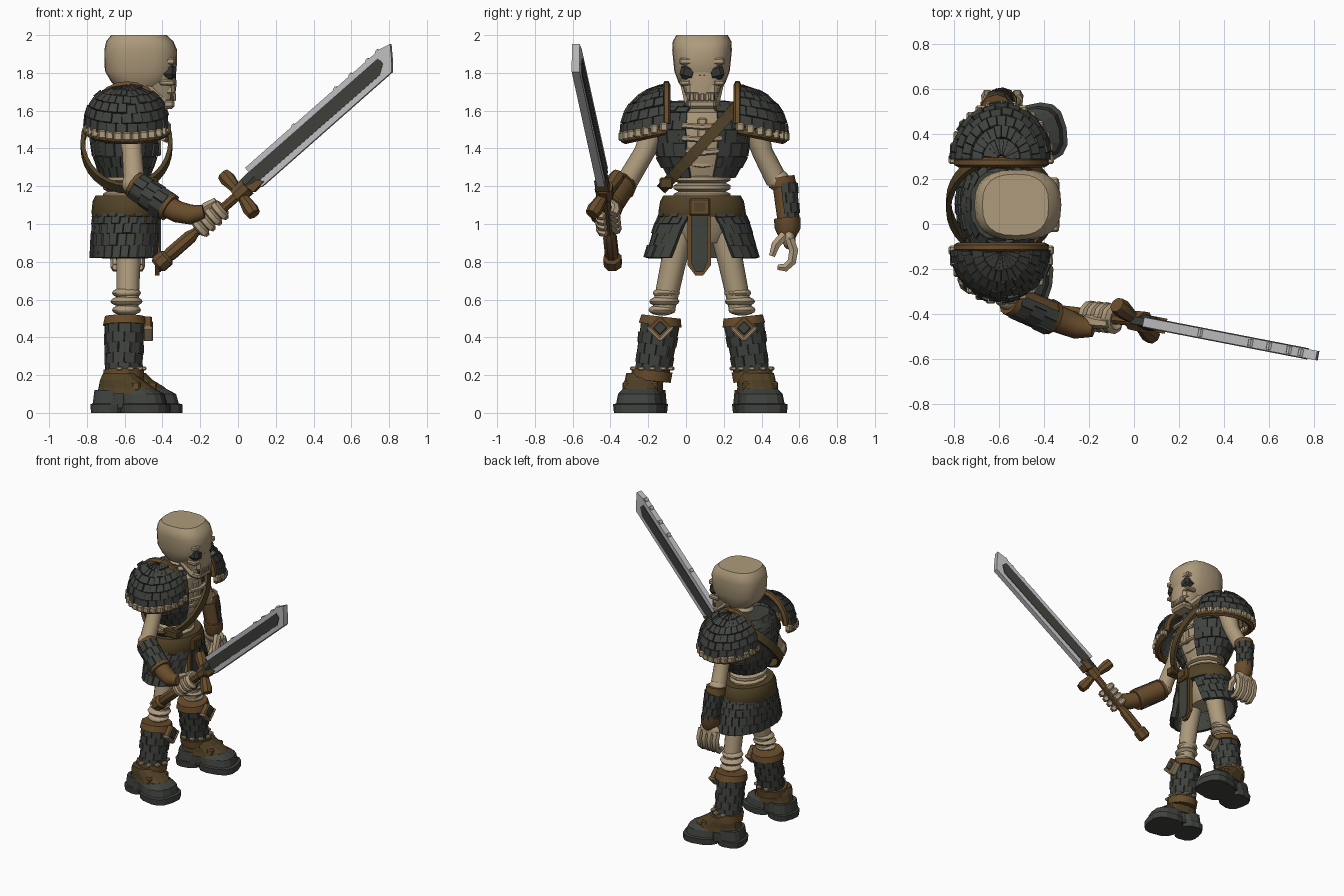
import bpy, bmesh, math, random
from math import sin, cos, pi, tau
from mathutils import Vector as V, Matrix

if "Cube" in bpy.data.objects:
    bpy.data.objects.remove(bpy.data.objects["Cube"])

random.seed(4)
YC = 0.085  # body centre line; the figure faces +x


def mat(name, c):
    m = bpy.data.materials.new(name)
    m.diffuse_color = (*c, 1)
    m.use_nodes = True
    m.node_tree.nodes["Principled BSDF"].inputs["Base Color"].default_value = m.diffuse_color
    return m


BONE = mat("bone", (0.42, 0.325, 0.20))
DARK = mat("dark_plate", (0.051, 0.055, 0.048))
BROWN = mat("brown_leather", (0.14, 0.073, 0.024))
OLIVE = mat("olive_strap", (0.083, 0.055, 0.02))
STEEL = mat("steel", (0.52, 0.52, 0.54))
FULLER = mat("dark_steel", (0.048, 0.05, 0.042))
HOLE = mat("socket", (0.035, 0.036, 0.032))


def finish(bm, name, m, smooth=0):
    bmesh.ops.recalc_face_normals(bm, faces=bm.faces)
    me = bpy.data.meshes.new(name)
    bm.to_mesh(me)
    bm.free()
    ob = bpy.data.objects.new(name, me)
    bpy.context.collection.objects.link(ob)
    me.materials.append(m)
    if smooth:
        bpy.ops.object.select_all(action='DESELECT')
        ob.select_set(True)
        bpy.context.view_layer.objects.active = ob
        bpy.ops.object.shade_smooth_by_angle(angle=math.radians(smooth))
    return ob


def skin(name, rings, m, closed=False, smooth=0):
    bm = bmesh.new()
    vs = [[bm.verts.new(p) for p in r] for r in rings]
    n = len(vs[0])
    for i in range(len(vs) - (0 if closed else 1)):
        a, b = vs[i], vs[(i + 1) % len(vs)]
        for j in range(n):
            k = (j + 1) % n
            bm.faces.new((a[j], a[k], b[k], b[j]))
    if not closed:
        bm.faces.new(vs[0])
        bm.faces.new(vs[-1])
    return finish(bm, name, m, smooth)


def tube(name, pts, radii, m, n=8, hint=None, closed=False, smooth=40):
    """Tube along a path; a radius may be a (side, up) pair."""
    pts = [V(p) for p in pts]
    if not isinstance(radii, list):
        radii = [radii] * len(pts)
    ax = pts[-1] - pts[0]
    hint = V(hint) if hint else (V((0, 1, 0)) if abs(ax.y) < 0.8 * ax.length else V((1, 0, 0)))
    rings, c = [], len(pts)
    for i, (p, r) in enumerate(zip(pts, radii)):
        t = (pts[(i + 1) % c] - pts[i - 1]) if closed else (pts[min(i + 1, c - 1)] - pts[max(i - 1, 0)])
        s = t.cross(hint).normalized()
        u = s.cross(t).normalized()
        a, b = r if isinstance(r, tuple) else (r, r)
        rings.append([p + s * a * cos(tau * (k + .5) / n) + u * b * sin(tau * (k + .5) / n) for k in range(n)])
    return skin(name, rings, m, closed, smooth)


def box(name, c, size, m, rot=None, bevel=0.008):
    bm = bmesh.new()
    bmesh.ops.create_cube(bm, size=1)
    bmesh.ops.scale(bm, vec=size, verts=bm.verts)
    if bevel:
        bmesh.ops.bevel(bm, geom=bm.edges[:], offset=min(bevel, min(size) * .3), segments=1, affect='EDGES')
    bm.transform(Matrix.Translation(c) @ (rot or Matrix.Identity(4)))
    return finish(bm, name, m)


def ball(name, c, r, m, seg=12):
    bm = bmesh.new()
    bmesh.ops.create_uvsphere(bm, u_segments=seg, v_segments=8, radius=1)
    bm.transform(Matrix.Translation(c) @ Matrix.Diagonal((*r, 1)))
    return finish(bm, name, m, 50)


def prof(secs, yc=YC, p=2.0):
    """Surface through superellipse sections (z, cx, rx, ry); u = turn from front, v = 0..1."""
    def f(u, v):
        t = min(max(v, 0), 1) * (len(secs) - 1)
        i = min(int(t), len(secs) - 2)
        z, cx, rx, ry = (a + (b - a) * (t - i) for a, b in zip(secs[i], secs[i + 1]))
        q = lambda w: math.copysign(abs(w) ** (2 / p), w)
        return V((cx + rx * q(cos(u)), yc + ry * q(sin(u)), z))
    return f


def loft(name, secs, m, yc=YC, p=2.0, n=20, smooth=35):
    f, k = prof(secs, yc, p), len(secs) - 1
    return skin(name, [[f(tau * j / n, i / k) for j in range(n)] for i in range(k + 1)], m, False, smooth)


def cone(a, b, ra, rb):
    a, b = V(a), V(b)
    d = (b - a).normalized()
    s = d.cross(V((0, 1, 0))).normalized()
    w = s.cross(d)
    return lambda u, v: a.lerp(b, v) + (s * cos(u) + w * sin(u)) * (ra + (rb - ra) * v)


def tiles(name, f, nu, nv, centre, m, u0=0, u1=tau, thick=0.014):
    """Brick-like rows of small plates over a surface."""
    bm = bmesh.new()
    for j in range(nv):
        for i in range(nu + j % 2):
            a, b = (max(0, min(1, (i + k - .5 * (j % 2)) / nu)) for k in (0, 1))
            a, b = u0 + (u1 - u0) * a, u0 + (u1 - u0) * b
            q = [f(a, j / nv), f(b, j / nv), f(b, (j + 1) / nv), f(a, (j + 1) / nv)]
            nrm = (q[2] - q[0]).cross(q[3] - q[1]).normalized()
            if nrm.dot(sum(q, V()) / 4 - V(centre)) < 0:
                nrm = -nrm
            h = thick * random.uniform(.4, 1.2)
            lo = [bm.verts.new(x - nrm * .012) for x in q]
            hi = [bm.verts.new(x + nrm * h) for x in q]
            bm.faces.new(lo)
            bm.faces.new(hi)
            for k in range(4):
                bm.faces.new((lo[k], lo[k - 1], hi[k - 1], hi[k]))
    return finish(bm, name, m)


def armoured(name, a, b, ra, rb, nu=9, nv=4, core=DARK, u0=0, u1=tau):
    tube(name + "_core", [a, b], [ra, rb], core, 10)
    tiles(name + "_plates", cone(a, b, ra, rb), nu, nv, (V(a) + V(b)) / 2, DARK, u0, u1, .01)


# skull
loft("cranium", [(1.71, -.53, .09, .10), (1.75, -.515, .155, .125), (1.81, -.515, .19, .147), (1.92, -.515, .193, .158),
                 (1.967, -.52, .178, .155), (2.0, -.525, .147, .136)], BONE, p=2.6, n=24)
loft("face", [(1.66, -.42, .085, .08), (1.74, -.43, .105, .105), (1.80, -.45, .12, .125), (1.86, -.465, .138, .14)], BONE, p=2.8)
box("brow", (-.365, YC, 1.862), (.065, .24, .035), BONE)
box("upper_jaw", (-.395, YC, 1.715), (.125, .17, .08), BONE, bevel=.02)
box("chin", (-.385, YC, 1.635), (.10, .15, .05), BONE, bevel=.015)
box("mouth_gap", (-.39, YC, 1.668), (.10, .135, .026), HOLE, bevel=0)
box("nose_hole", (-.34, YC, 1.762), (.02, .034, .05), HOLE, bevel=.01)
for k in range(5):
    box("tooth", (-.34, YC - .054 + .027 * k, 1.672), (.022, .021, .042), BONE, bevel=.004)
for s in (-1, 1):
    box("eye_socket", (-.372, YC + s * .073, 1.803), (.083, .086, .08), HOLE, Matrix.Rotation(s * .25, 4, 'X'), .02)
    box("cheekbone", (-.375, YC + s * .09, 1.748), (.08, .06, .03), BONE)
    tube("jaw_branch", [(-.40, YC + s * .062, 1.64), (-.49, YC + s * .085, 1.74)], .03, BONE, 6)
box("nose_bridge", (-.342, YC, 1.815), (.025, .045, .07), BONE)
for k in range(4):
    loft("neck_bone", [(1.57 + .042 * k, -.56, .05, .055), (1.59 + .042 * k, -.56, .065, .07),
                       (1.61 + .042 * k, -.56, .05, .055)], BONE, n=10)

# chest with open breastbone
CH = [(1.25, -.595, .12, .17), (1.36, -.595, .16, .23), (1.5, -.595, .18, .255), (1.59, -.59, .16, .235), (1.64, -.59, .12, .17)]
loft("ribcage", CH[:4] + [(1.62, -.59, .11, .12)], BONE)
tiles("chest_plates", prof(CH), 18, 8, (-.59, YC, 1.42), DARK, .34, tau - .34, .018)
for k in range(4):
    r = .128 + .042 * min(k, 2)
    tube("rib", [(-.592 + r * cos(a), YC + 1.2 * r * sin(a), 1.31 + .068 * k + .02 * abs(a)) for a in (-.42, -.2, 0, .2, .42)],
         .016, BONE, 6, (0, 0, 1))
box("breastbone", (-.425, YC, 1.46), (.035, .05, .2), BONE)
loft("upper_back_plate", [(1.58, -.62, .15, .22), (1.65, -.63, .10, .15)], DARK, n=14)
for k in range(3):
    loft("waist_bone", [(1.125 + .045 * k, -.59, .10, .12), (1.14 + .045 * k, -.59, .125, .15),
                        (1.16 + .045 * k, -.59, .125, .15), (1.175 + .045 * k, -.59, .10, .12)], BONE, n=12)

# shoulder sling
tube("sling", [(-.59 + .232 * cos(a), YC + .21 * sin(a), 1.42 + .23 * sin(a)) for a in [tau * k / 32 for k in range(32)]],
     (.016, .042), OLIVE, 4, (0, -.74, .68), True, 0)
box("sling_pouch", (-.48, YC - .19, 1.215), (.12, .07, .06), OLIVE)

# belt, skirt and front cloth
loft("belt", [(1.04, -.59, .180, .225), (1.06, -.59, .186, .232), (1.12, -.59, .180, .222), (1.15, -.59, .165, .205)], OLIVE, n=24)
loft("pelvis", [(.90, -.59, .08, .12), (.97, -.59, .12, .18), (1.06, -.59, .14, .2)], BONE, n=14)
box("buckle", (-.405, YC - .012, 1.09), (.03, .11, .09), BROWN)
box("buckle_plate", (-.389, YC - .012, 1.09), (.009, .06, .045), OLIVE, bevel=0)
SK = prof([(1.07, -.59, .16, .205), (.98, -.59, .172, .245), (.82, -.59, .178, .292)])
tiles("skirt_plates", lambda u, v: SK(pi + u * (pi - .28 - .32 * v), v), 22, 5, (-.59, YC, 1.0), DARK, -1, 1, .018)
for w, x, m in ((.062, -.415, BROWN), (.044, -.407, DARK)):
    d, yc = w - .044, YC - .015
    pr = [(-w, 1.05), (-w, .80 - d), (-.02, .745 - d), (.02, .745 - d), (w, .80 - d), (w, 1.05)]
    skin("front_cloth", [[(q, yc + a, b) for a, b in pr] for q in (x, x - .025)], m)

for s in (-1, 1):
    # shoulder pad: quarter dome of plates with trims
    ry = .24 if s > 0 else .22
    yi = YC + s * .20

    def dome(u, v):
        e = v * pi / 2 * .97
        c = cos(e) ** .8
        return V((-.588 + .21 * c * sin(u), yi + s * ry * c * cos(u), 1.52 + .2 * sin(e) ** .9 - .05 * cos(u) * c))
    tiles("shoulder_plates", dome, 12, 6, (-.585, yi, 1.47), DARK, -pi / 2, pi / 2, .02)
    tube("shoulder_trim", [(-.588 + .19 * cos(a), yi - s * .012, 1.53 + .205 * sin(a)) for a in [pi * k / 12 for k in range(13)]],
         (.024, .022), BROWN, 6, (0, 1, 0))
    rim = [dome(-pi / 2 + pi * k / 14, .02) for k in range(15)]
    tube("shoulder_rim", [p - V((0, s * .012, .032)) for p in rim], .024, BROWN, 6, (0, 0, 1))
    for p in rim:
        box("rim_stud", p + V((0, s * .002, -.016)), (.047, .043, .048), BONE)

    # thigh, knee and boot
    ys = YC + s * .235
    tube("thigh", [(-.58, YC + s * .11, 1.0), (-.58, YC + s * .155, .78), (-.585, YC + s * .205, .54)], [.078, .066, .06], BONE, 10)
    for z, r in ((.635, .072), (.59, .08), (.545, .072)):
        ball("knee_bone", (-.59, YC + s * (.21 - (z - .55) * .25), z), (r + .005, r, .03), BONE)
    armoured("shin", (-.605, YC + s * .265, .2), (-.6, YC + s * .222, .47), .088, .1, 10, 5)
    tube("boot_cuff", [(-.6, YC + s * .222, .465), (-.6, YC + s * .217, .51)], [.118, .108], BROWN, 12)
    tilt = Matrix.Translation((-.478, ys - s * .013, .45)) @ Matrix.Rotation(pi / 4, 4, 'X')
    for nm, sz, o, m in (("knee_guard", (.045, .095, .095), (0, 0, 0), BROWN), ("knee_plate", (.05, .06, .06), (.003, 0, 0), DARK),
                         ("knee_edge", (.05, .10, .02), (.003, 0, -.045), BONE), ("knee_edge", (.05, .02, .10), (.003, -.045, 0), BONE)):
        box(nm, (0, 0, 0), sz, m).data.transform(tilt @ Matrix.Translation(o))
    tube("ankle_strap", [(-.605, YC + s * .27, .17), (-.605, YC + s * .264, .225)], [.108, .112], BROWN, 12)
    for k in range(7):
        a = -1.8 + k * .6
        box("ankle_stud", (-.605 + .104 * cos(a), YC + s * .264 + .104 * sin(a), .235), (.034, .034, .022), BONE)
    lx, ox = (.95, -.555) if s > 0 else (.88, -.60)
    yaw = Matrix.Translation((ox, YC + s * .30 - .01, 0)) @ Matrix.Rotation(s * .2, 4, 'Z') @ Matrix.Diagonal((lx, 1, 1, 1))
    foot = [
        loft("toe_sole", [(0, .13, .145, .13), (.045, .13, .145, .135), (.05, .12, .135, .12), (.10, .11, .13, .112),
                          (.13, .08, .10, .09)], DARK, 0, 2.8, 14, 0),
        loft("heel_sole", [(0, -.10, .10, .105), (.045, -.10, .105, .11), (.05, -.09, .10, .105), (.12, -.08, .10, .1)],
             DARK, 0, 2.8, 14, 0),
        loft("arch", [(.025, 0, .12, .09), (.12, 0, .13, .095)], DARK, 0, 2.5, 12, 0),
        loft("instep", [(.10, .02, .19, .105), (.135, .01, .17, .1), (.175, -.02, .13, .1), (.21, -.03, .1, .095)],
             OLIVE, 0, 2.4, 14, 0),
        box("instep_strap", (.09, 0, .14), (.05, .19, .05), BROWN)]
    for o in foot:
        o.data.transform(yaw)

# sword arm, plated on the outside only
tube("sword_upper_arm", [(-.575, -.16, 1.53), (-.56, -.22, 1.38), (-.55, -.315, 1.22)], [.07, .055, .058], BONE, 10)
ball("sword_elbow", (-.55, -.325, 1.21), (.065, .06, .06), BONE)
armoured("sword_bracer", (-.535, -.338, 1.20), (-.375, -.41, 1.095), .07, .074, 6, 3, BROWN, pi - .3, tau + .3)
tube("bracer_cuff", [(-.55, -.331, 1.21), (-.53, -.34, 1.197)], [.074, .078], BROWN, 10)
tube("bracer_front_cuff", [(-.378, -.408, 1.097), (-.36, -.415, 1.085)], [.08, .078], BROWN, 10)
tube("glove", [(-.37, -.41, 1.09), (-.32, -.428, 1.065), (-.25, -.455, 1.05), (-.18, -.465, 1.065)], [.06, .06, .055, .036], BROWN, 10)

# free arm
tube("free_upper_arm", [(-.58, .36, 1.53), (-.59, .405, 1.38), (-.61, .48, 1.23)], [.07, .055, .058], BONE, 10)
ball("free_elbow", (-.61, .49, 1.23), (.065, .06, .06), BONE)
armoured("free_bracer", (-.61, .52, 1.21), (-.585, .543, 1.0), .062, .056, 6, 4, BROWN, -.3, pi + .3)
tube("free_cuff", [(-.61, .505, 1.25), (-.61, .512, 1.2)], [.07, .073], BROWN, 10)
tube("free_glove", [(-.587, .535, 1.03), (-.583, .538, .975), (-.58, .535, .93)], [.07, .068, .045], BROWN, 10)
ball("free_palm", (-.585, .545, .92), (.085, .035, .055), BONE)
for k in range(4):
    x = -.65 + .044 * k
    tube("free_finger", [(x, .55, .92), (x, .57, .86), (x, .56, .80), (x, .525, .768), (x, .485, .772)],
         [.026, .028, .026, .024, .017], BONE, 6, (1, 0, 0))
tube("free_thumb", [(-.54, .52, .94), (-.52, .475, .89), (-.52, .455, .83)], [.028, .026, .018], BONE, 6, (1, 0, 0))

# sword, in its own frame: X along blade, Z across, Y through
d = V((.80, -.155, .71)).normalized()
nrm = V((.155, .80, 0)).normalized()
w = d.cross(nrm)
F = Matrix.Translation((.02, -.43, 1.17)) @ Matrix((d, nrm, w)).transposed().to_4x4()


def plate(name, pr, y0, y1, m):
    skin(name, [[F @ V((a, y, b)) for a, b in pr] for y in (y0, y1)], m)


plate("blade", [(.10, -.052), (1.03, -.055), (1.075, .0), (1.12, .062), (1.06, .078), (.10, .082)], -.021, .021, STEEL)
for s in (-1, 1):
    plate("fuller", [(.10, -.02), (.97, -.026), (1.025, .01), (1.02, .048), (.10, .052)], s * .0205, s * .025, FULLER)
for a in (.42, .72, .83, .95, 1.02):
    plate("edge_nick", [(a, .075), (a + .035, .075), (a + .028, .089), (a + .015, .087)], -.016, .016, STEEL)
P = lambda a, b=0, c=0: F @ V((a, c + .07 * min(a, 0), b))
tube("blade_collar", [P(.0, .01), P(.11, .015)], (.045, .032), FULLER, 6, nrm)
plate("collar_wing", [(.05, -.045), (.13, -.04), (.11, -.01), (.04, 0)], -.034, .034, BROWN)
tube("guard", [P(-.012 - .003 * abs(k), .0233 * k * 2, .009 * k * 2) for k in (-3, -2.25, -.7, .7, 2.25, 3)],
     [.036, .042, .029, .029, .042, .036], BROWN, 8, nrm)
tube("guard_boss", [P(-.04), P(.04)], [.045, .05], BROWN, 8, nrm)
tube("grip", [P(-.55), P(0)], .026, BROWN, 8, nrm)
tube("lower_grip", [P(-.53), P(-.5), P(-.36), P(-.33)], [.03, .038, .037, .026], BROWN, 8, nrm)
tube("pommel", [P(-.60), P(-.585), P(-.53), P(-.515)], [.035, .05, .05, .035], BROWN, 8, nrm)

# fingers wrapped round the grip
for k in range(4):
    a = -.285 + .045 * k
    tube("sword_finger", [P(a, .047 * sin(t), .047 * cos(t)) for t in [-.6 + tau * .82 * j / 9 for j in range(10)]],
         [.025] * 9 + [.018], BONE, 6, d)
tube("sword_thumb", [P(-.25, .056, -.02), P(-.19, .062, -.03), P(-.13, .05, -.03)], [.028, .027, .02], BONE, 6, nrm)
